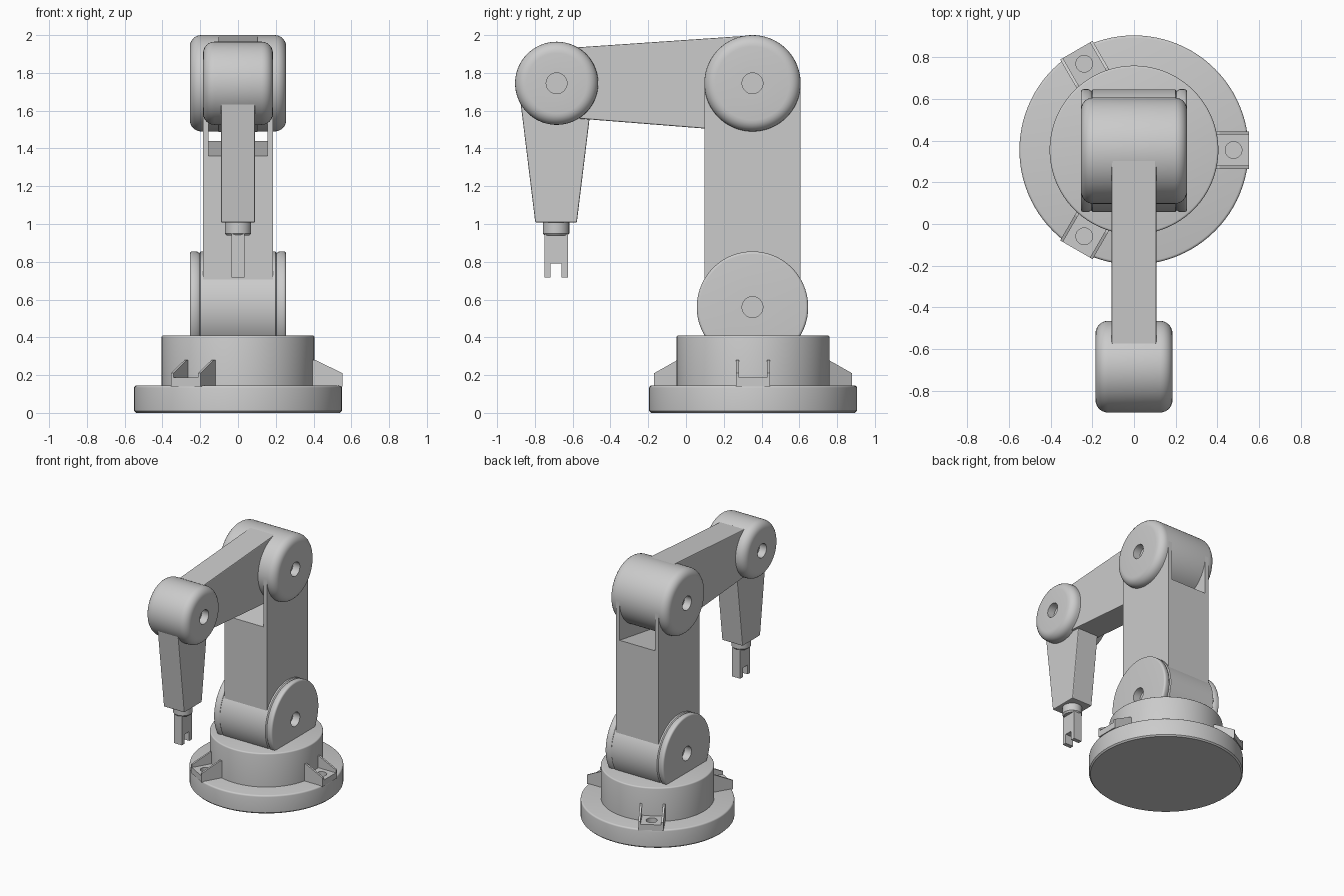
import bpy, bmesh, math
from mathutils import Matrix, Vector

if "Cube" in bpy.data.objects:
    bpy.data.objects.remove(bpy.data.objects["Cube"])

mat = bpy.data.materials.new("light_grey")
mat.diffuse_color = (0.6, 0.6, 0.6, 1)
mat.use_nodes = True
mat.node_tree.nodes["Principled BSDF"].inputs["Base Color"].default_value = mat.diffuse_color
BY = 0.355                      # y of the base axis


def finish(name, bm, smooth=False):
    bmesh.ops.remove_doubles(bm, verts=bm.verts, dist=1e-5)
    bmesh.ops.recalc_face_normals(bm, faces=bm.faces)
    me = bpy.data.meshes.new(name)
    bm.to_mesh(me)
    bm.free()
    me.materials.append(mat)
    ob = bpy.data.objects.new(name, me)
    bpy.context.collection.objects.link(ob)
    if smooth:
        bpy.ops.object.select_all(action='DESELECT')
        ob.select_set(True)
        bpy.context.view_layer.objects.active = ob
        bpy.ops.object.shade_smooth_by_angle(angle=math.radians(35))
    return ob


def lathe(name, profile, centre, axis='Z', n=96):
    """Spin (radius, height) points round an axis."""
    bm = bmesh.new()
    vs = [bm.verts.new((r, 0, h)) for r, h in profile]
    es = [bm.edges.new(p) for p in zip(vs, vs[1:])]
    bmesh.ops.spin(bm, geom=vs + es, cent=(0, 0, 0), axis=(0, 0, 1),
                   angle=2 * math.pi, steps=n, use_merge=True)
    m = Matrix.Translation(centre)
    if axis == 'X':
        m = m @ Matrix.Rotation(math.pi / 2, 4, 'Y')
    bm.transform(m)
    return finish(name, bm, True)


def round_corner(r, h, rad, n=6):
    """Quarter round from the flat end face to the rim."""
    return [(r - rad + rad * math.sin(i / n * math.pi / 2),
             h - rad + rad * math.cos(i / n * math.pi / 2)) for i in range(n + 1)]


def barrel(name, centre, r, hw, rad, groove=()):
    """Joint drum along x with a blind pin hole in each end."""
    half = [(0, hw - 0.06), (0.055, hw - 0.06), (0.055, hw)] + round_corner(r, hw, rad) + list(groove)
    return lathe(name, half + [(a, -b) for a, b in reversed(half)], centre, 'X')


def prism(name, pts, x0, x1, bevel=0.0, m=None):
    """Extrude a (y, z) outline along x."""
    bm = bmesh.new()
    f = bm.faces.new([bm.verts.new((x0, y, z)) for y, z in pts])
    g = bmesh.ops.extrude_face_region(bm, geom=[f])
    bmesh.ops.translate(bm, vec=(x1 - x0, 0, 0),
                        verts=[v for v in g['geom'] if isinstance(v, bmesh.types.BMVert)])
    if m:
        bm.transform(m)
    ob = finish(name, bm)
    if bevel:
        mod = ob.modifiers.new("soft_edges", 'BEVEL')
        mod.width, mod.segments = bevel, 2
    return ob


def cut(ob, cutter):
    mod = ob.modifiers.new("cut", 'BOOLEAN')
    mod.operation, mod.object, mod.solver = 'DIFFERENCE', cutter, 'EXACT'
    bpy.context.view_layer.objects.active = ob
    bpy.ops.object.modifier_apply(modifier=mod.name)
    bpy.data.objects.remove(cutter)


# base plate and turntable
lathe("base_plate", [(0, 0)] + [(0.54, 0), (0.55, 0.01)] +
      round_corner(0.55, 0.145, 0.012, 3)[::-1] + [(0, 0.145)], (0, BY, 0))
lathe("turntable", [(0, 0.13), (0.405, 0.13)] +
      round_corner(0.405, 0.41, 0.01, 3)[::-1] + [(0, 0.41)], (0, BY, 0))

# three bolt brackets round the base (built along -y, then turned)
for k in range(3):
    m = Matrix.Translation((0, BY, 0)) @ Matrix.Rotation(math.radians(90 + 120 * k), 4, 'Z')
    floor = prism("bracket_floor", [(-0.38, 0.14), (-0.553, 0.14), (-0.553, 0.188), (-0.38, 0.188)],
                  -0.09, 0.09, m=m)
    cut(floor, lathe("bolt_hole", [(0, 0.15), (0.04, 0.15), (0.04, 0.3), (0, 0.3)],
                     m @ Vector((0, -0.478, 0)), n=32))
    for s in (-1, 1):
        prism("bracket_wall", [(-0.38, 0.14), (-0.553, 0.14), (-0.553, 0.21), (-0.41, 0.28), (-0.38, 0.28)],
              s * 0.09, s * 0.075, m=m)

# shoulder drum with two cheeks
barrel("shoulder_joint", (0, BY - 0.003, 0.56), 0.295, 0.255, 0.014,
       [(0.295, 0.218), (0.286, 0.205), (0.294, 0.198)])

# upright arm with a fork at the top
arm = prism("upper_arm", [(0.097, 0.56), (0.607, 0.56), (0.607, 1.745), (0.097, 1.745)], -0.185, 0.185)
cut(arm, prism("fork_slot", [(0.0, 1.345), (0.7, 1.455), (0.7, 1.9), (0.0, 1.9)], -0.155, 0.155))

# elbow drum, forearm, wrist drum
barrel("elbow_joint", (0, 0.352, 1.745), 0.255, 0.255, 0.06)
prism("forearm", [(-0.58, 1.935), (0.33, 1.997), (0.33, 1.487), (-0.58, 1.559)], -0.107, 0.107, 0.006)
barrel("wrist_joint", (0, -0.685, 1.745), 0.22, 0.185, 0.06)

# tapered hand, collar and notched tool
C = -0.688
prism("hand", [(C - 0.19, 1.66), (C - 0.11, 1.008), (C + 0.11, 1.008), (C + 0.19, 1.66)], -0.09, 0.09, 0.006)
lathe("collar", [(0, 0.938), (0.06, 0.938), (0.07, 0.95), (0.07, 1.02), (0, 1.02)], (0, C, 0), n=48)
half = [(0.062, 0.95), (0.062, 0.717), (0.03, 0.717), (0.03, 0.79)]
prism("tool", [(C + y, z) for y, z in half] + [(C - y, z) for y, z in reversed(half)], -0.035, 0.035)
